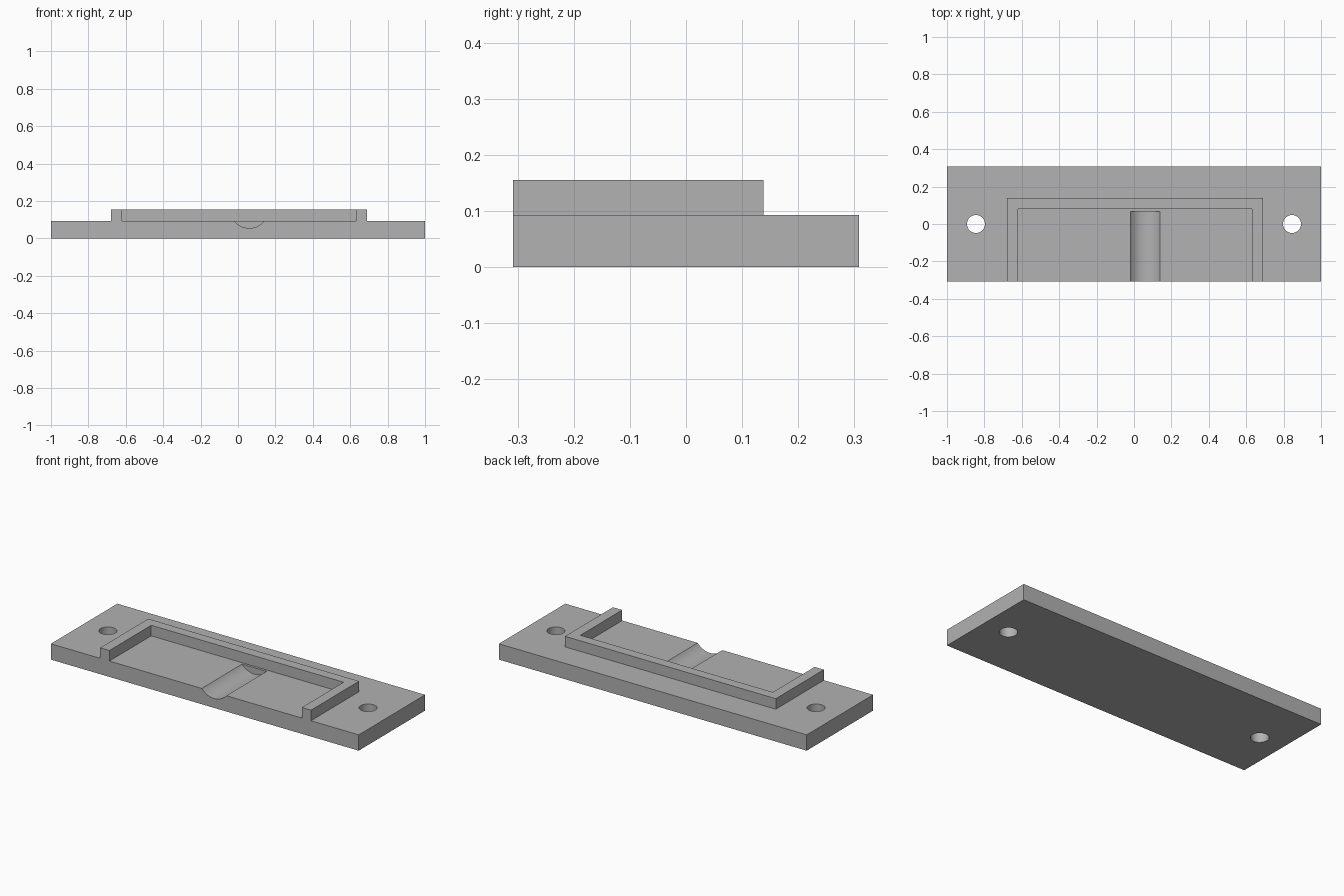
import bpy
import bmesh
import math
from mathutils import Matrix

if "Cube" in bpy.data.objects:
    bpy.data.objects.remove(bpy.data.objects["Cube"], do_unlink=True)

FRONT, BACK = -0.308, 0.308
BASE_TOP, RIM_TOP = 0.093, 0.155

grey = bpy.data.materials.new("plain grey")
grey.use_nodes = True
colour = (0.445, 0.445, 0.445, 1)
grey.diffuse_color = colour
grey.node_tree.nodes["Principled BSDF"].inputs["Base Color"].default_value = colour


def finish(name, bm):
    bmesh.ops.recalc_face_normals(bm, faces=bm.faces[:])
    mesh = bpy.data.meshes.new(name)
    bm.to_mesh(mesh)
    bm.free()
    mesh.materials.append(grey)
    obj = bpy.data.objects.new(name, mesh)
    bpy.context.collection.objects.link(obj)
    return obj


def prism(name, outline, z0, z1):
    """Extrude an outline in the ground plane from z0 up to z1."""
    bm = bmesh.new()
    face = bm.faces.new([bm.verts.new((x, y, z0)) for x, y in outline])
    top = bmesh.ops.extrude_face_region(bm, geom=[face])["geom"]
    verts = [v for v in top if isinstance(v, bmesh.types.BMVert)]
    bmesh.ops.translate(bm, verts=verts, vec=(0, 0, z1 - z0))
    return finish(name, bm)


def cylinder(name, radius, length, matrix):
    bm = bmesh.new()
    bmesh.ops.create_cone(bm, cap_ends=True, segments=64, radius1=radius,
                          radius2=radius, depth=length, matrix=matrix)
    return finish(name, bm)


def combine(body, tool, operation):
    """Apply a boolean to the body and discard the tool."""
    tool.hide_render = True
    mod = body.modifiers.new(operation.lower(), "BOOLEAN")
    mod.object = tool
    mod.operation = operation
    mod.solver = "EXACT"
    bpy.context.view_layer.objects.active = body
    bpy.ops.object.modifier_apply(modifier=mod.name)
    bpy.data.objects.remove(tool, do_unlink=True)


# Rectangular base plate
plate = prism("mounting_plate", [(-1, FRONT), (1, FRONT), (1, BACK), (-1, BACK)],
              0, BASE_TOP)

# Three-sided raised rim, open at the front
rim = prism("raised_rim", [(-0.68, FRONT), (-0.62, FRONT), (-0.62, 0.08),
                           (0.63, 0.08), (0.63, FRONT), (0.69, FRONT),
                           (0.69, 0.138), (-0.68, 0.138)], BASE_TOP - 0.03, RIM_TOP)
combine(plate, rim, "UNION")

# Shallow round-bottomed channel running in from the front edge
channel_end, channel_start = 0.066, FRONT - 0.1
channel = cylinder("channel_cutter", 0.103, channel_end - channel_start,
                   Matrix.Translation((0.06, (channel_end + channel_start) / 2, 0.158))
                   @ Matrix.Rotation(math.pi / 2, 4, "X"))
combine(plate, channel, "DIFFERENCE")

# Screw holes through both ends
for side in (-1, 1):
    hole = cylinder("hole_cutter", 0.048, 1, Matrix.Translation((side * 0.845, 0, 0)))
    combine(plate, hole, "DIFFERENCE")

# Smooth the curved walls only
bpy.ops.object.select_all(action="DESELECT")
plate.select_set(True)
bpy.context.view_layer.objects.active = plate
bpy.ops.object.shade_smooth_by_angle(angle=math.radians(30))
